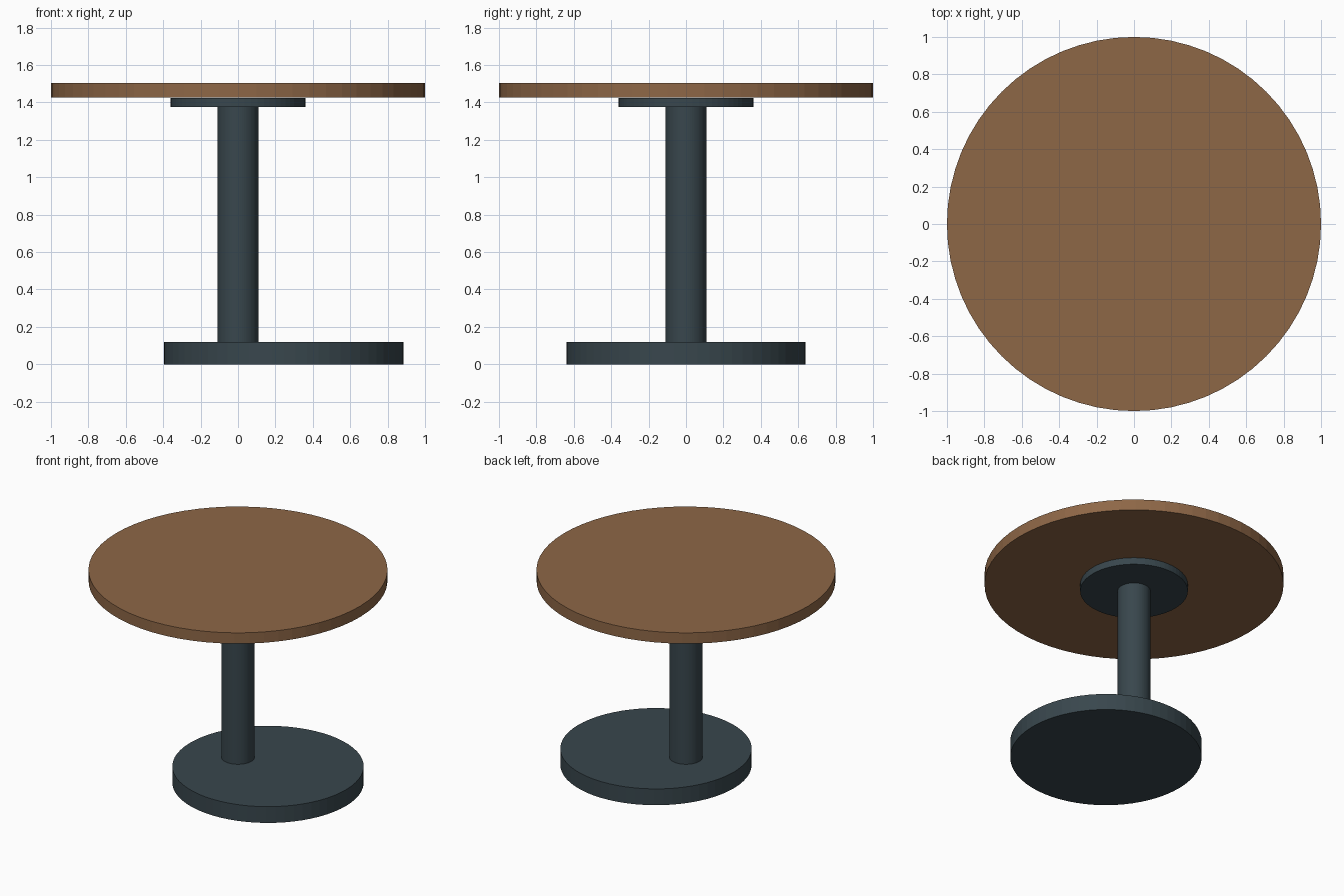
import bpy

if "Cube" in bpy.data.objects:
    bpy.data.objects.remove(bpy.data.objects["Cube"])


def material(name, rgb):
    m = bpy.data.materials.new(name)
    m.diffuse_color = (*rgb, 1.0)
    m.use_nodes = True
    m.node_tree.nodes["Principled BSDF"].inputs["Base Color"].default_value = m.diffuse_color
    return m


wood = material("warm brown wood", (0.27, 0.135, 0.062))
metal = material("dark slate metal", (0.040, 0.062, 0.074))


def disc(name, radius, z0, z1, mat, x=0.0, sides=64):
    """Upright cylinder spanning z0..z1."""
    bpy.ops.mesh.primitive_cylinder_add(
        vertices=sides, radius=radius, depth=z1 - z0,
        location=(x, 0, (z0 + z1) / 2))
    ob = bpy.context.object
    ob.name = name
    ob.data.materials.append(mat)
    return ob


# Round top with its mounting plate
disc("table_top", 1.0, 1.425, 1.505, wood)
disc("mounting_plate", 0.36, 1.375, 1.425, metal)

# Central column
disc("column", 0.11, 0.12, 1.375, metal)

# Base disc, offset to the right of the column
disc("base", 0.64, 0.0, 0.12, metal, x=0.245)
